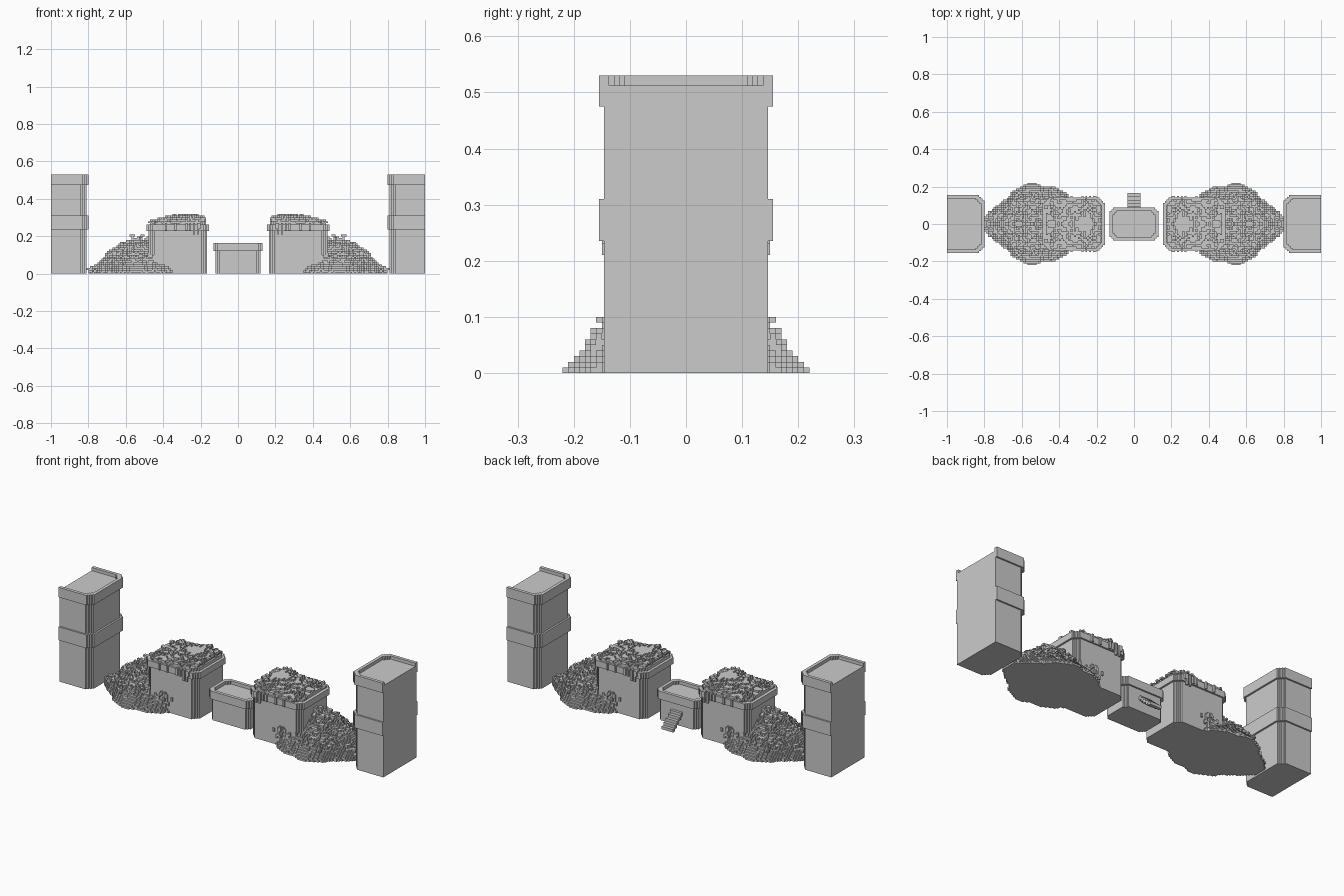
import bpy, bmesh, random
from mathutils import Vector, noise

if "Cube" in bpy.data.objects:
    bpy.data.objects.remove(bpy.data.objects["Cube"])

random.seed(4)
V = 0.01  # block size


def finish(bm, name, axes=(False, False)):
    bmesh.ops.recalc_face_normals(bm, faces=bm.faces)
    me = bpy.data.meshes.new(name)
    bm.to_mesh(me)
    bm.free()
    ob = bpy.data.objects.new(name, me)
    bpy.context.collection.objects.link(ob)
    if any(axes):
        m = ob.modifiers.new("mirror", 'MIRROR')
        m.use_axis = (axes[0], axes[1], False)
        m.use_clip = False
    return ob


def footprint(x0, x1, w, n=3, square_right=False):
    """Rectangle with block-stepped corners, counter-clockwise."""
    s = 0.0095
    stair = []                       # corner offsets from wall to wall
    for a in range(n):
        stair += [(a * s, (n - a) * s), ((a + 1) * s, (n - a) * s)]
    stair.append((n * s, 0))
    left_low = [(x0 + a, -w + b) for a, b in stair]
    left_top = [(x, -y) for x, y in reversed(left_low)]
    if square_right:
        return left_low + [(x1, -w), (x1, w)] + left_top
    right_low = [(x0 + x1 - x, y) for x, y in reversed(left_low)]
    right_top = [(x, -y) for x, y in reversed(right_low)]
    return left_low + right_low + right_top + left_top


def prism(bm, loop, z0, z1):
    lo = [bm.verts.new((x, y, z0)) for x, y in loop]
    hi = [bm.verts.new((x, y, z1)) for x, y in loop]
    bm.faces.new(lo[::-1])
    bm.faces.new(hi)
    for i in range(len(loop)):
        k = (i + 1) % len(loop)
        bm.faces.new((lo[i], lo[k], hi[k], hi[i]))


def rim(bm, outer, inner, z0, z1, open_x=None):
    """Raised wall between two loops, optionally open along one side."""
    rings = [[bm.verts.new((x, y, z)) for x, y in lp]
             for lp, z in ((outer, z0), (outer, z1), (inner, z1), (inner, z0))]
    for i in range(len(outer)):
        k = (i + 1) % len(outer)
        if open_x is not None and outer[i][0] == outer[k][0] == open_x:
            for e in (i, k):
                bm.faces.new([r[e] for r in rings])
            continue
        for a in range(3):
            p, q = rings[a], rings[a + 1]
            bm.faces.new((p[i], p[k], q[k], q[i]))


def blocks(name, cells):
    """Skin of a block set for y >= 0, mirrored to all four quarters."""
    bm = bmesh.new()
    cache = {}

    def vert(p):
        if p not in cache:
            cache[p] = bm.verts.new([c * V for c in p])
        return cache[p]

    for c in cells:
        for ax in range(3):
            for d in (0, 1):
                nb = list(c)
                nb[ax] += 2 * d - 1
                if tuple(nb) in cells or nb[1] < 0:
                    continue
                u, w = (ax + 1) % 3, (ax + 2) % 3
                quad = []
                for a, b in ((0, 0), (1, 0), (1, 1), (0, 1)):
                    p = list(c)
                    p[ax] += d
                    p[u] += a
                    p[w] += b
                    quad.append(vert(tuple(p)))
                bm.faces.new(quad if d else quad[::-1])
    me = finish(bm, name, (True, True))
    return me


def lerp(table, x):
    for (a, p), (b, q) in zip(table, table[1:]):
        if a <= x <= b:
            return p + (q - p) * (x - a) / (b - a)
    return 0


def bush(cells, i, j, k, tall):
    """Thin stem with a small flat crown."""
    cells.update((i, j, k + t) for t in range(tall))
    for a, b in ((1, 0), (-1, 0), (0, 1), (0, -1)):
        if random.random() < 0.6:
            cells.add((i + a, max(j + b, 0), k + tall - 1))


# outer towers: body, middle band, top band with rim open on the outside
bm = bmesh.new()
prism(bm, footprint(0.81, 1.0, 0.146, 3, True), 0, 0.475)
prism(bm, footprint(0.80, 1.0, 0.155, 3, True), 0.235, 0.31)
top = footprint(0.80, 1.0, 0.155, 3, True)
prism(bm, top, 0.475, 0.512)
rim(bm, top, footprint(0.818, 1.0, 0.137, 3, True), 0.512, 0.53, 1.0)
finish(bm, "outer_tower", (True, False))

# middle towers: body and rimmed band
bm = bmesh.new()
prism(bm, footprint(0.165, 0.478, 0.132, 3), 0, 0.228)
top = footprint(0.155, 0.488, 0.141, 3)
prism(bm, top, 0.228, 0.248)
rim(bm, top, footprint(0.173, 0.47, 0.123, 3), 0.248, 0.263)
finish(bm, "middle_tower", (True, False))

# centre platform
bm = bmesh.new()
prism(bm, footprint(-0.12, 0.12, 0.079, 2), 0, 0.12)
top = footprint(-0.13, 0.13, 0.088, 2)
prism(bm, top, 0.12, 0.147)
rim(bm, top, footprint(-0.112, 0.112, 0.07, 2), 0.147, 0.165)
finish(bm, "centre_platform")

# steps at the back of the platform
bm = bmesh.new()
for s in range(5):
    y = 0.075 + 0.018 * s
    prism(bm, [(-0.035, y), (0.035, y), (0.035, y + 0.018), (-0.035, y + 0.018)],
          max(0, 0.06 - 0.016 * s), 0.08 - 0.016 * s)
finish(bm, "steps")

# ground mounds between the towers
width = [(0.31, .11), (0.35, .155), (0.40, .185), (0.45, .2), (0.50, .205), (0.55, .222),
         (0.60, .205), (0.65, .17), (0.70, .12), (0.76, .08), (0.80, .03)]
height = [(0.31, .17), (0.50, .185), (0.55, .195), (0.60, .165), (0.65, .14),
          (0.70, .105), (0.75, .05), (0.80, .02)]
cells, surface = set(), []
for i in range(31, 80):
    for j in range(23):
        x, y = (i + .5) * V, (j + .5) * V
        n = noise.noise(Vector((x * 24, y * 24, 2)))
        w = lerp(width, x) + 0.008 * n
        if y > w:
            continue
        h = 0.008 + lerp(height, x) * (1 - y / w) ** 0.9 + 0.025 * n * (1 - y / w)
        k = max(1, round(h / V))
        cells.update((i, j, t) for t in range(k))
        if i > 48 and j < 17:
            surface.append((i, j, k))
for i, j, k in random.sample(surface, 75):
    bush(cells, i, j, k, random.choice((1, 1, 2)))
# creepers on the middle tower walls
for i in range(31, 47):
    for k in range(4, 11):
        if random.random() < 0.5 - 0.045 * (k - 4) - 0.02 * abs(i - 38):
            cells.add((i, 13, k))
            cells.add((i, 13, k - 1))
blocks("ground_mound", cells)

# planted mounds on the middle towers
height = [(0.16, .01), (0.19, .035), (0.23, .065), (0.30, .055), (0.40, .035), (0.48, .01)]
cells, surface = set(), []
for i in range(17, 47):
    for j in range(13):
        x, y = (i + .5) * V, (j + .5) * V
        if ((x - .32) / .162) ** 4 + (y / .135) ** 4 > 1:
            continue
        n = noise.noise(Vector((x * 30, y * 30, 7)))
        h = lerp(height, x) * (1 - (y / .15) ** 2) + 0.012 * n
        k = 26 + max(0, round(h / V))
        cells.update((i, j, t) for t in range(24, k))
        if k < 32:
            surface.append((i, j, k))
for i, j, k in random.sample(surface, 60):
    bush(cells, i, j, k, 1)
# trailing plants over the rim
for i in (20, 21, 23, 24, 25, 27, 33, 38):
    if random.random() < 0.8:
        cells.update((i, 13, 26) for _ in range(1))
        cells.update((i, 14, t) for t in range(random.randint(21, 25), 27))
blocks("planted_top", cells)
